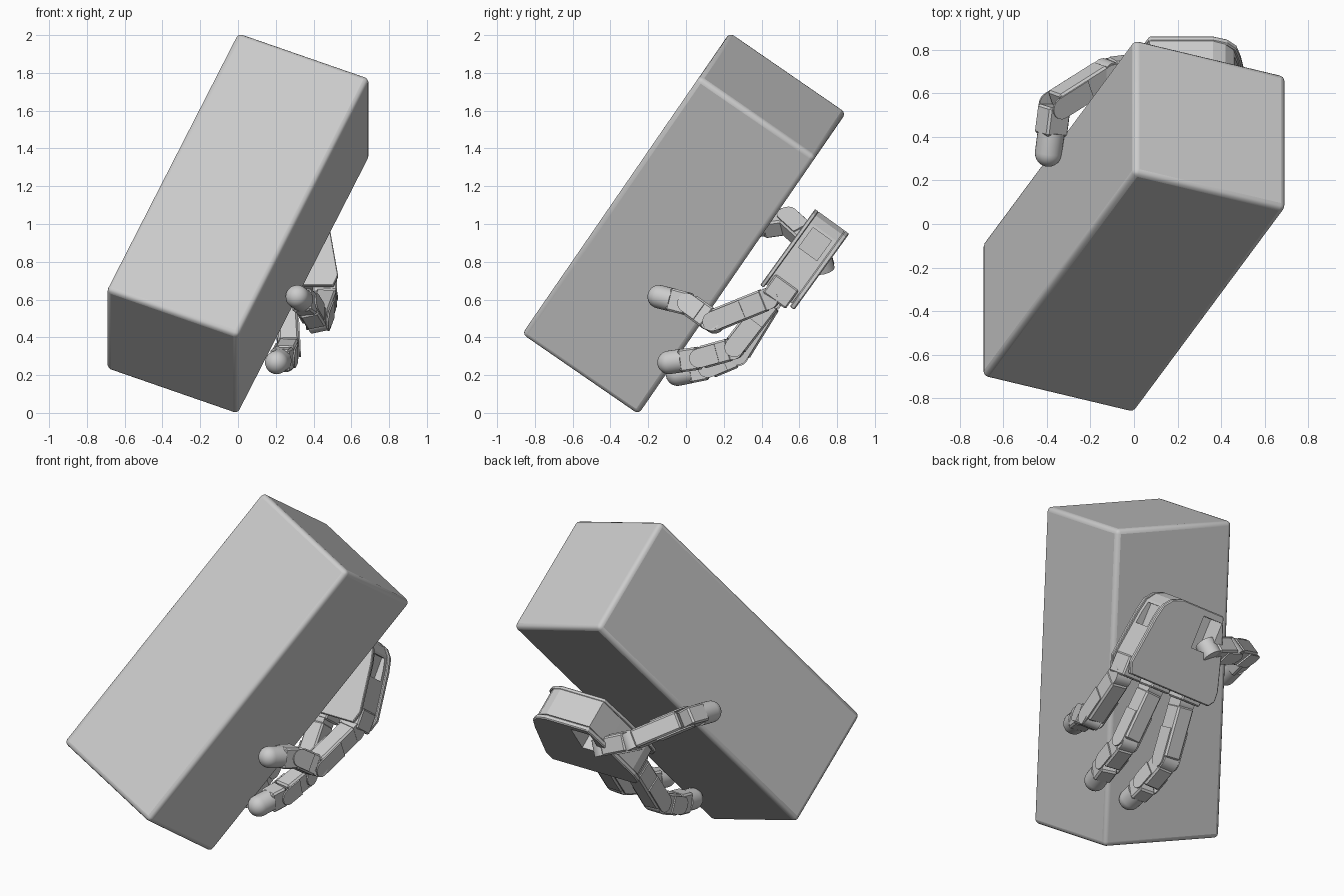
import bpy, bmesh, math
from mathutils import Vector as V, Matrix

if "Cube" in bpy.data.objects:
    bpy.data.objects.remove(bpy.data.objects["Cube"])


def finish(name, bm, mat=None, bevel=0.0, segs=2, smooth=False):
    me = bpy.data.meshes.new(name)
    bmesh.ops.recalc_face_normals(bm, faces=bm.faces[:])
    bm.to_mesh(me)
    bm.free()
    ob = bpy.data.objects.new(name, me)
    bpy.context.collection.objects.link(ob)
    if mat is not None:
        ob.matrix_world = mat
    if bevel:
        b = ob.modifiers.new("bevel", "BEVEL")
        b.width, b.segments = bevel, segs
    if smooth:
        bpy.context.view_layer.objects.active = ob
        bpy.ops.object.select_all(action="DESELECT")
        ob.select_set(True)
        bpy.ops.object.shade_smooth_by_angle(angle=math.radians(35))
    return ob


def frame(x, y, z, origin):
    m = Matrix((x, y, z)).transposed().to_4x4()
    m.translation = origin
    return m


def box(name, size, center, mat, bevel=0.0, smooth=False):
    bm = bmesh.new()
    bmesh.ops.create_cube(bm, size=1)
    bmesh.ops.scale(bm, vec=size, verts=bm.verts)
    bmesh.ops.translate(bm, vec=center, verts=bm.verts)
    return finish(name, bm, mat, bevel, 3 if smooth else 1, smooth)


def prism(name, outline, z0, z1, mat, bevel=0.0):
    bm = bmesh.new()
    f = bm.faces.new([bm.verts.new((x, y, z0)) for x, y in outline])
    r = bmesh.ops.extrude_face_region(bm, geom=[f])
    vs = [g for g in r["geom"] if isinstance(g, bmesh.types.BMVert)]
    bmesh.ops.translate(bm, vec=(0, 0, z1 - z0), verts=vs)
    return finish(name, bm, mat, bevel, 1)


def cut(ob, cutter):
    m = ob.modifiers.new("cut", "BOOLEAN")
    m.operation, m.object, m.solver = "DIFFERENCE", cutter, "EXACT"
    cutter.hide_render = True
    cutter.hide_viewport = True


# Held block, tilted about all axes
w = V((-.388, -.523, -.759)).normalized()
v = V((0, .8235, -.5674)).normalized()
u = v.cross(w)
box("held_block", (.757, .748, 1.80), (0, 0, 0), frame(u, v, w, V((0, -.01, 1.003))),
    bevel=.026, smooth=True)

# Palm: local x = width, y = towards the fingers, z = out of the back
fd = V((0, -.585, -.81)).normalized()
xd = V((1, 0, 0))
palm = frame(xd, fd, xd.cross(fd), V((0, .864, .948)))
outline = [(.07, 0), (.363, 0), (.43, .025), (.47, .07), (.49, .15), (.53, .43),
           (.505, .496), (-.06, .496), (-.09, .46), (-.085, .40), (.0, .16)]
inner = [(.21 + (x - .21) * .95, y if y < .4 else y - .02) for x, y in outline]
inner[0], inner[1] = outline[0], outline[1]
back = prism("palm_back_plate", outline, -.03, 0, palm, .006)
body = prism("palm_body", inner, -.20, -.03, palm)
prism("palm_front_plate", outline, -.223, -.20, palm, .004)

# Pockets in the palm: cable recess on the back, motor bay on the side
recess = box("recess_cutter", (.13, .19, .24), (.13, .135, .0), palm)
cut(back, recess)
cut(body, recess)
cut(body, box("side_cutter", (.12, .13, .12), (.50, .15, -.115), palm))

# Knuckle mounts at the palm edge
for i, x in enumerate((.46, .25, .03)):
    box(f"knuckle_mount_{i + 1}", (.13, .12, .15), (x, .46, -.115), palm, .008)


def link(name, p, q, axis, wid, thick, trim=.035):
    """One finger segment: motor block, side brackets and a hinge barrel."""
    d = (q - p)
    n = d.length
    y = d.normalized()
    x = (axis - y * axis.dot(y)).normalized()
    m = frame(x, y, x.cross(y), p)
    box(name, (wid, n - trim, thick), (0, n / 2, 0), m, .01)
    for s in (-1, 1):
        r, hw = thick * .42, s * wid / 2
        bm = bmesh.new()
        pts = [(n * .45, -r), (n * .45, r)]
        pts += [(n + r * math.sin(a) - .005, r * math.cos(a))
                for a in (math.pi * k / 8 for k in range(9))]
        f = bm.faces.new([bm.verts.new((hw, a, b)) for a, b in pts])
        e = bmesh.ops.extrude_face_region(bm, geom=[f])
        bmesh.ops.translate(bm, vec=(s * .008, 0, 0),
                            verts=[g for g in e["geom"] if isinstance(g, bmesh.types.BMVert)])
        finish(name + "_bracket", bm, m)
    bm = bmesh.new()
    bmesh.ops.create_cone(bm, cap_ends=True, segments=24, radius1=thick * .47,
                          radius2=thick * .47, depth=wid * .92,
                          matrix=Matrix.Rotation(math.pi / 2, 4, "Y"))
    finish(name + "_hinge", bm, m, smooth=True)


def fingertip(name, p, q, axis, wid, thick, r=.062):
    """Last segment: short block ending in a round rubber tip."""
    d = q - p
    n = d.length
    y = d.normalized()
    x = (axis - y * axis.dot(y)).normalized()
    m = frame(x, y, x.cross(y), p)
    box(name + "_block", (wid, n * .62, thick), (0, n * .30, 0), m, .01)
    # Lathe profile of the tip: straight sleeve and dome
    prof = [(0, n * .55), (r, n * .55)]
    prof += [(r * math.cos(a), n + r * math.sin(a)) for a in (math.pi / 2 * k / 8 for k in range(9))]
    bm = bmesh.new()
    vs = [bm.verts.new((a, b, 0)) for a, b in prof]
    es = [bm.edges.new(e) for e in zip(vs, vs[1:])]
    bmesh.ops.spin(bm, geom=vs + es, cent=(0, 0, 0), axis=(0, 1, 0),
                   angle=2 * math.pi, steps=28, use_duplicate=False)
    bmesh.ops.remove_doubles(bm, verts=bm.verts, dist=1e-4)
    finish(name + "_dome", bm, m, smooth=True)


def digit(name, pts, axis, wid=.105, thick=.122):
    pts = [V(p) for p in pts]
    parts = ("proximal", "middle", "distal")[-(len(pts) - 2):]
    for part, p, q in zip(parts, pts, pts[1:]):
        link(f"{name}_{part}", p, q, axis, wid, thick)
    fingertip(name + "_tip", pts[-2], pts[-1], axis, wid, thick)


# Three fingers wrapping the block, joint positions from knuckle to tip
digit("finger_1", [(.47, .435, .605), (.425, .14, .485), (.37, .015, .575), (.314, -.142, .615)], xd)
digit("finger_2", [(.255, .45, .60), (.27, .25, .34), (.245, .07, .29), (.205, -.09, .267)], xd)
digit("finger_3", [(.03, .45, .59), (.0, .275, .305), (.0, .11, .235), (-.01, -.045, .205)], xd)

# Opposing thumb with its root on the palm side
hinge = V((.039, -.013, .051)).normalized()
digit("thumb", [(.06, .72, .80), (-.12, .695, .875), (-.365, .54, 1.015), (-.393, .325, .985)], hinge)
